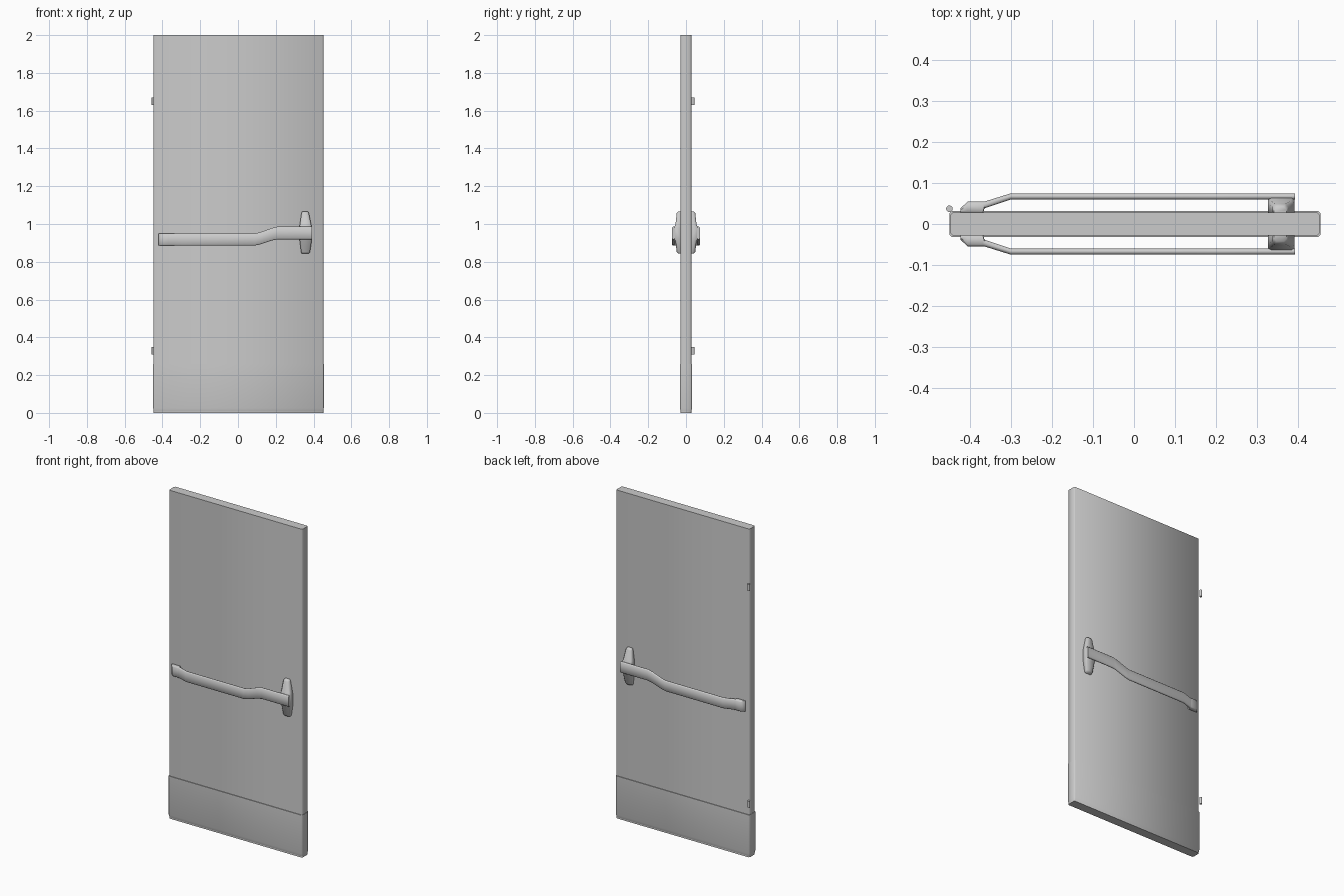
import bpy, bmesh, math


def finish(ob, angle):
    bpy.ops.object.select_all(action='DESELECT')
    ob.select_set(True)
    bpy.context.view_layer.objects.active = ob
    bpy.ops.object.shade_smooth_by_angle(angle=math.radians(angle))


def loft(name, axis, stations, c, mirror=False, angle=50):
    """Chamfered rectangles (t, a0, a1, b0, b1) joined along x or z."""
    bm = bmesh.new()
    rings = []
    for t, a0, a1, b0, b1 in stations:
        pts = [(a0 + c, b0), (a1 - c, b0), (a1, b0 + c), (a1, b1 - c),
               (a1 - c, b1), (a0 + c, b1), (a0, b1 - c), (a0, b0 + c)]
        rings.append([bm.verts.new((t, a, b) if axis == 'x' else (a, b, t))
                      for a, b in pts])
    for r, s in zip(rings, rings[1:]):
        for i in range(8):
            j = (i + 1) % 8
            bm.faces.new((r[i], r[j], s[j], s[i]))
    bm.faces.new(rings[0])
    bm.faces.new(rings[-1])
    bmesh.ops.recalc_face_normals(bm, faces=bm.faces)
    me = bpy.data.meshes.new(name)
    bm.to_mesh(me)
    bm.free()
    ob = bpy.data.objects.new(name, me)
    bpy.context.collection.objects.link(ob)
    finish(ob, angle)
    if mirror:
        ob.modifiers.new("both_sides", 'MIRROR').use_axis = (False, True, False)
    return ob


# Door slab with chamfered vertical edges
loft("door_slab", 'z', [(z, -0.447, 0.452, -0.028, 0.028) for z in (0, 2)], 0.006)

# Kick plate wrapped around the bottom, tapering in at its lower edge
loft("kick_plate", 'z', [
    (0.008, -0.447, 0.452, -0.028, 0.028),
    (0.025, -0.449, 0.454, -0.032, 0.032),
    (0.26, -0.449, 0.454, -0.032, 0.032)], 0.006)

# Push bars on both faces: foot at the hinge side, bend out, then step up
loft("push_bar", 'x', [
    (-0.422, 0.026, 0.038, 0.886, 0.950),
    (-0.405, 0.026, 0.0545, 0.886, 0.950),
    (-0.367, 0.026, 0.0545, 0.886, 0.950),
    (-0.364, 0.038, 0.0545, 0.886, 0.950),
    (-0.300, 0.0595, 0.0745, 0.886, 0.950),
    (0.090, 0.0595, 0.0745, 0.886, 0.950),
    (0.120, 0.0595, 0.0745, 0.893, 0.957),
    (0.180, 0.0595, 0.0745, 0.913, 0.979),
    (0.210, 0.0595, 0.0745, 0.919, 0.986),
    (0.392, 0.0595, 0.0745, 0.919, 0.986)], 0.005, True)

# Latch housings behind the free ends of the bars
loft("latch_housing", 'z', [
    (0.843, 0.338, 0.376, 0.022, 0.042),
    (0.852, 0.334, 0.381, 0.022, 0.049),
    (0.910, 0.327, 0.390, 0.022, 0.056),
    (0.925, 0.326, 0.391, 0.022, 0.066),
    (0.980, 0.326, 0.391, 0.022, 0.066),
    (0.995, 0.327, 0.388, 0.022, 0.056),
    (1.057, 0.336, 0.375, 0.022, 0.049),
    (1.066, 0.340, 0.371, 0.022, 0.042)], 0.007, True)

# Hinge knuckles on the back edge
for i, z in enumerate((0.33, 1.65)):
    bpy.ops.mesh.primitive_cylinder_add(vertices=16, radius=0.008, depth=0.04,
                                        location=(-0.449, 0.037, z))
    bpy.context.object.name = "hinge_%d" % (i + 1)
    finish(bpy.context.object, 40)
